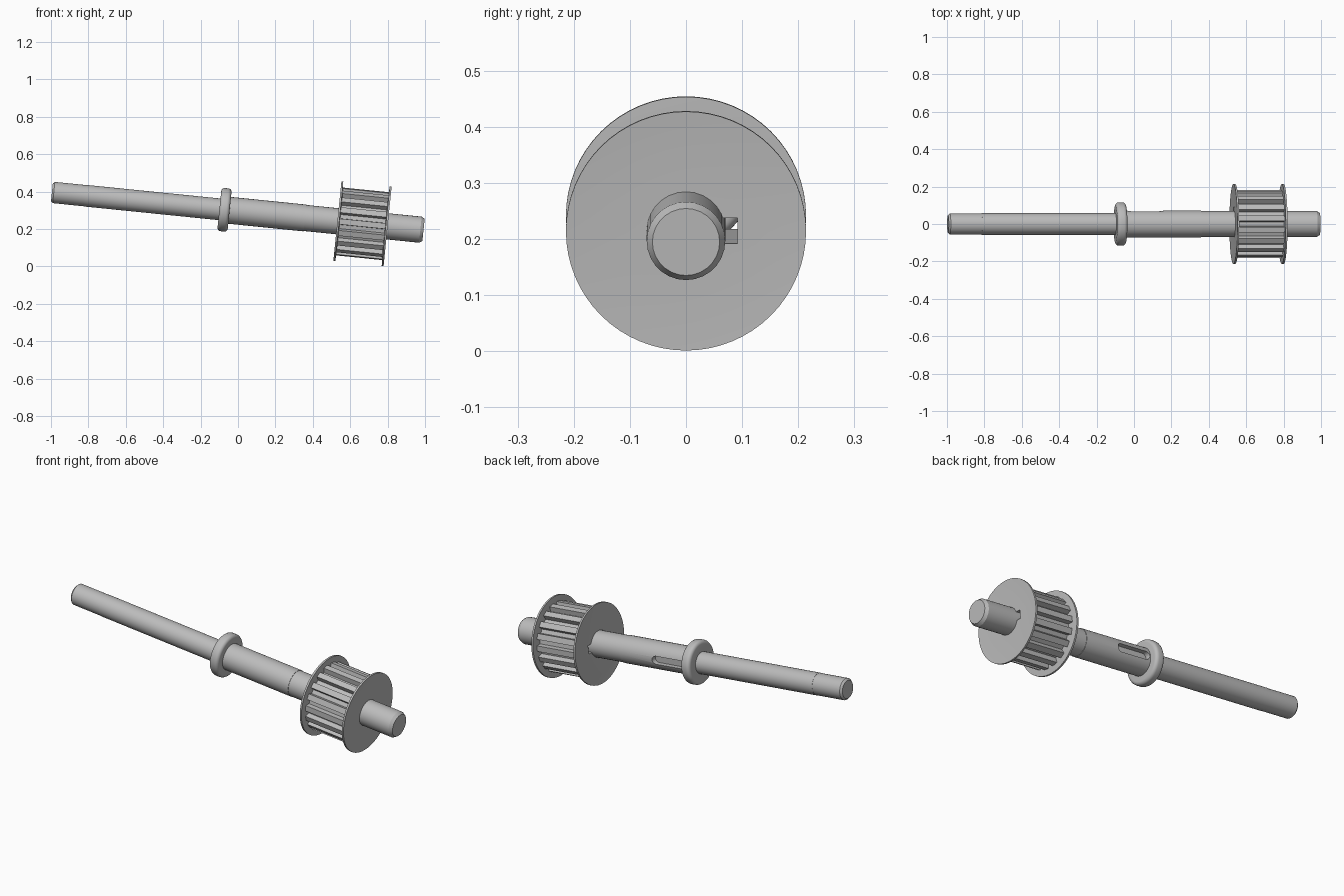
import bpy, bmesh, math

if "Cube" in bpy.data.objects:
    bpy.data.objects.remove(bpy.data.objects["Cube"], do_unlink=True)

GREY = (0.5, 0.5, 0.5, 1)
TILT = 0.101
CENTRE = (0, 0, 0.295)

steel = bpy.data.materials.new("grey steel")
steel.use_nodes = True
steel.diffuse_color = GREY
steel.node_tree.nodes["Principled BSDF"].inputs["Base Color"].default_value = GREY


def finish(name, bm):
    """Turn a bmesh built along the x axis into an object on the tilted axis."""
    bmesh.ops.recalc_face_normals(bm, faces=bm.faces)
    mesh = bpy.data.meshes.new(name)
    bm.to_mesh(mesh)
    bm.free()
    mesh.materials.append(steel)
    obj = bpy.data.objects.new(name, mesh)
    bpy.context.collection.objects.link(obj)
    obj.location = CENTRE
    obj.rotation_euler.y = TILT
    return obj


def lathe(name, profile, segments):
    """Revolve (position, radius) points around x and cap both ends."""
    bm = bmesh.new()
    rings = []
    for s, r in profile:
        angles = [2 * math.pi * i / segments for i in range(segments)]
        rings.append([bm.verts.new((s, r * math.cos(a), r * math.sin(a))) for a in angles])
    for a, b in zip(rings, rings[1:]):
        for i in range(segments):
            j = (i + 1) % segments
            bm.faces.new((a[i], a[j], b[j], b[i]))
    bm.faces.new(rings[0])
    bm.faces.new(rings[-1])
    return finish(name, bm)


def prism(name, outline, axis, low, high):
    """Extrude a closed outline along x (axis 0) or y (axis 1)."""
    bm = bmesh.new()
    def place(p, d):
        return (d, p[0], p[1]) if axis == 0 else (p[0], d, p[1])
    a = [bm.verts.new(place(p, low)) for p in outline]
    b = [bm.verts.new(place(p, high)) for p in outline]
    bm.faces.new(a)
    bm.faces.new(b)
    for i in range(len(a)):
        j = (i + 1) % len(a)
        bm.faces.new((a[i], a[j], b[j], b[i]))
    return finish(name, bm)


def cut(target, cutter):
    mod = target.modifiers.new("cut", "BOOLEAN")
    mod.operation = "DIFFERENCE"
    mod.solver = "EXACT"
    mod.object = cutter
    bpy.context.view_layer.update()
    bpy.context.view_layer.objects.active = target
    bpy.ops.object.modifier_apply(modifier=mod.name)


# Stepped shaft with chamfered ends
shaft = lathe("shaft", [
    (-1.0, 0.047), (-0.99, 0.057), (-0.82, 0.057), (-0.82, 0.058), (-0.07, 0.058),
    (-0.07, 0.072), (0.36, 0.072), (0.36, 0.07), (0.98, 0.07), (0.997, 0.06)], 28)

# Round-ended key slot in the back of the shaft
half, start, end = 0.022, -0.04, 0.16
slot = []
for centre, turn in ((end - half, -math.pi / 2), (start + half, math.pi / 2)):
    for i in range(9):
        a = turn + math.pi * i / 8
        slot.append((centre + half * math.cos(a), half * math.sin(a)))
slot_cutter = prism("slot_cutter", slot, 1, 0.042, 0.1)
cut(shaft, slot_cutter)

# Rounded collar
round_r, collar_r = 0.018, 0.116
collar_profile = [(-0.1, 0.05)]
for centre, turn in ((-0.1 + round_r, math.pi), (-0.045 - round_r, math.pi / 2)):
    for i in range(6):
        a = turn - math.pi / 2 * i / 5
        collar_profile.append((centre + round_r * math.cos(a),
                               collar_r - round_r + round_r * math.sin(a)))
collar_profile.append((-0.045, 0.05))
collar = lathe("collar", collar_profile, 48)

# Toothed pulley drum
teeth = 18
pitch = 2 * math.pi / teeth
gear = []
for t in range(teeth):
    for step, r in ((-0.3, 0.156), (-0.24, 0.183), (0.24, 0.183), (0.3, 0.156)):
        a = (t + step) * pitch
        gear.append((r * math.cos(a), r * math.sin(a)))
drum = prism("pulley_teeth", gear, 0, 0.546, 0.792)

# Slightly dished flanges on both sides of the drum
flanges = []
for name, mid, side in (("pulley_left_flange", 0.79, 1), ("pulley_right_flange", 0.548, -1)):
    pts = [(0, 0.05), (0, 0.145), (0.004, 0.214), (0.014, 0.214), (0.01, 0.145), (0.01, 0.05)]
    flanges.append(lathe(name, [(mid + side * s, r) for s, r in pts], 64))

# Keyway running through the pulley beside the shaft
keyway = [(0.04, -0.023), (0.092, -0.023), (0.092, 0.023), (0.04, 0.023)]
key_cutter = prism("keyway_cutter", keyway, 0, 0.45, 0.9)
for part in [drum] + flanges:
    cut(part, key_cutter)

for cutter in (slot_cutter, key_cutter):
    bpy.data.objects.remove(cutter, do_unlink=True)

# Smooth the round surfaces and keep the machined edges sharp
bpy.ops.object.select_all(action="DESELECT")
for obj in [shaft, collar, drum] + flanges:
    obj.select_set(True)
bpy.context.view_layer.objects.active = shaft
bpy.ops.object.shade_smooth_by_angle(angle=math.radians(25))
